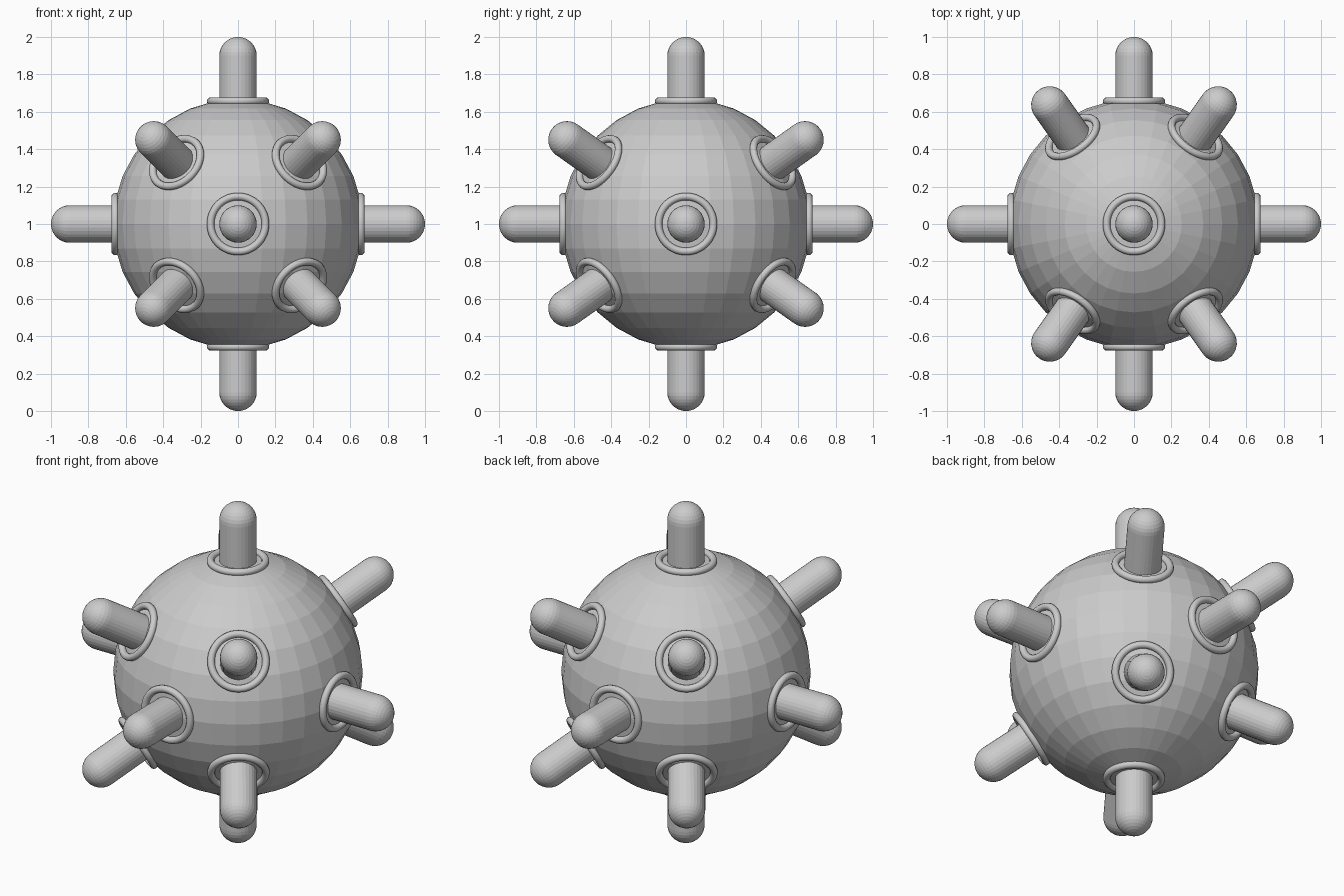
import bpy, math
from mathutils import Vector

if "Cube" in bpy.data.objects:
    bpy.data.objects.remove(bpy.data.objects["Cube"])

CENTRE = Vector((0, 0, 1))
BODY_R = 0.668
SPIKE_R = 0.1


def spike_mesh():
    """Round-ended rod along +z, lathed from a profile, its root sunk in the body."""
    segs, steps = 32, 8
    profile = [(SPIKE_R, 0.5)]
    for i in range(steps):
        a = math.pi / 2 * i / steps
        profile.append((SPIKE_R * math.cos(a), 0.9 + SPIKE_R * math.sin(a)))
    verts = [(r * math.cos(2 * math.pi * k / segs), r * math.sin(2 * math.pi * k / segs), z)
             for r, z in profile for k in range(segs)]
    verts.append((0, 0, 1))
    faces = [tuple(reversed(range(segs)))]
    for j in range(len(profile) - 1):
        for k in range(segs):
            n = (k + 1) % segs
            faces.append((j * segs + k, j * segs + n, (j + 1) * segs + n, (j + 1) * segs + k))
    last = (len(profile) - 1) * segs
    faces += [(last + k, last + (k + 1) % segs, len(verts) - 1) for k in range(segs)]
    mesh = bpy.data.meshes.new("spike")
    mesh.from_pydata(verts, [], faces)
    return mesh


# Faceted ball body
bpy.ops.mesh.primitive_uv_sphere_add(segments=32, ring_count=16, radius=BODY_R, location=CENTRE)
bpy.context.object.name = "body"

# Collar ring, shared by every spike
bpy.ops.mesh.primitive_torus_add(major_radius=0.147, minor_radius=0.02,
                                 major_segments=48, minor_segments=12)
template = bpy.context.object
bpy.ops.object.shade_smooth()
collar = template.data
bpy.data.objects.remove(template)

# Six axis directions and eight diagonals
directions = [Vector(d) for d in ((1, 0, 0), (-1, 0, 0), (0, 1, 0), (0, -1, 0), (0, 0, 1), (0, 0, -1))]
directions += [Vector((x * 0.5, y * math.sqrt(0.5), z * 0.5))
               for x in (-1, 1) for y in (-1, 1) for z in (-1, 1)]

spike = spike_mesh()
for i, d in enumerate(directions, 1):
    turn = d.to_track_quat('Z', 'Y').to_euler()
    for name, mesh, dist in (("spike", spike, 0), ("collar", collar, 0.657)):
        ob = bpy.data.objects.new(f"{name}_{i}", mesh)
        ob.location = CENTRE + d * dist
        ob.rotation_euler = turn
        bpy.context.collection.objects.link(ob)
